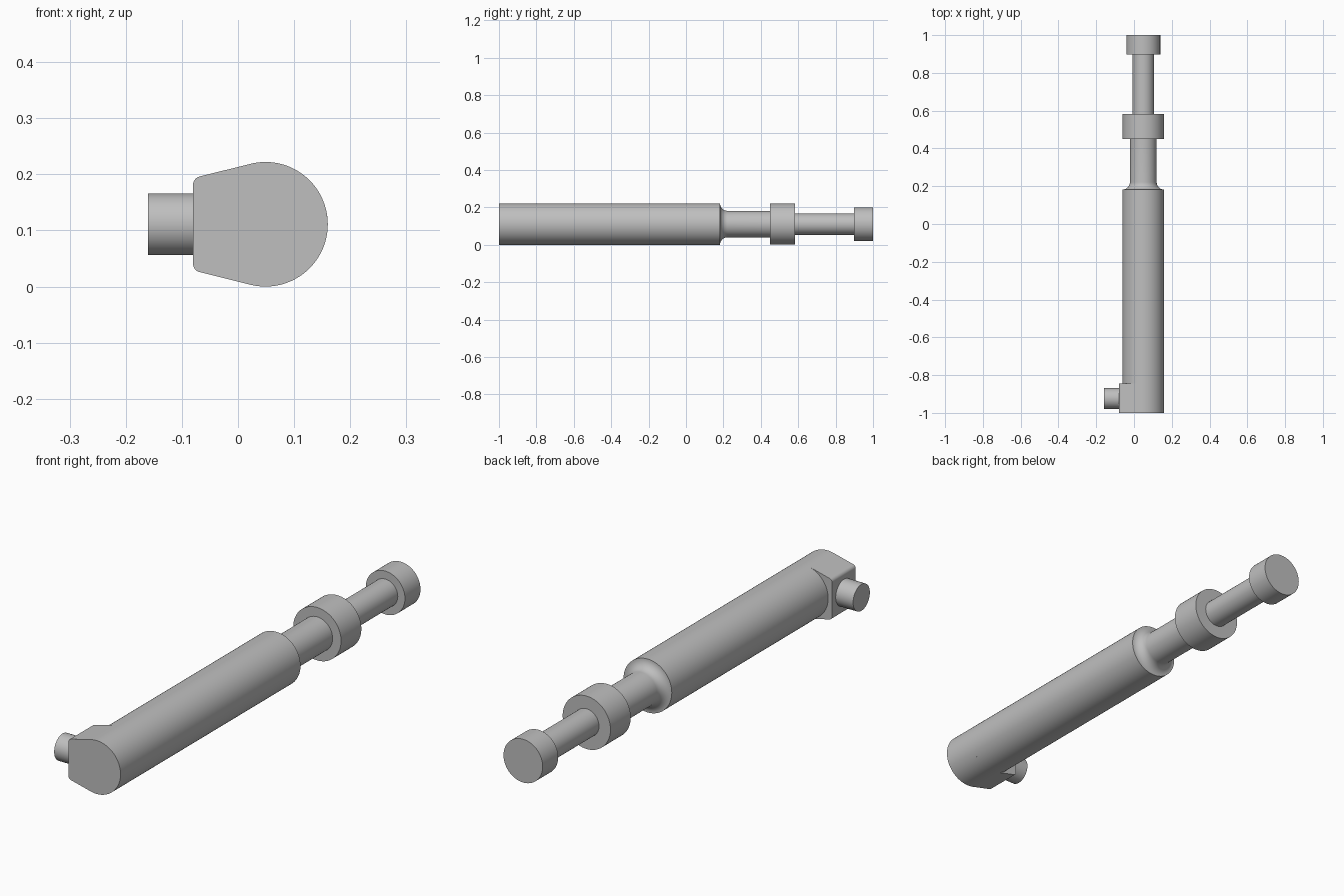
import bpy, bmesh, math
from mathutils import Matrix, Vector

cube = bpy.data.objects.get("Cube")
if cube:
    bpy.data.objects.remove(cube, do_unlink=True)

CX, CZ, R = 0.049, 0.111, 0.111      # main axis and body radius
SEG = 96

grey = bpy.data.materials.new("plain grey")
grey.use_nodes = True
color = (0.52, 0.52, 0.52, 1)
grey.diffuse_color = color
grey.node_tree.nodes["Principled BSDF"].inputs["Base Color"].default_value = color


def finish(name, bm):
    bmesh.ops.recalc_face_normals(bm, faces=bm.faces)
    mesh = bpy.data.meshes.new(name)
    bm.to_mesh(mesh)
    bm.free()
    obj = bpy.data.objects.new(name, mesh)
    bpy.context.collection.objects.link(obj)
    mesh.materials.append(grey)
    bpy.ops.object.select_all(action='DESELECT')
    obj.select_set(True)
    bpy.context.view_layer.objects.active = obj
    bpy.ops.object.shade_smooth_by_angle(angle=math.radians(30))
    return obj


def lathe(name, profile):
    """Closed solid turned about the main axis from (y, radius) points."""
    bm = bmesh.new()
    rings = []
    for y, r in profile:
        rings.append([bm.verts.new((CX + r * math.cos(a), y, CZ + r * math.sin(a)))
                      for a in (2 * math.pi * i / SEG for i in range(SEG))])
    for lo, hi in zip(rings, rings[1:]):
        for i in range(SEG):
            j = (i + 1) % SEG
            bm.faces.new((lo[i], lo[j], hi[j], hi[i]))
    bm.faces.new(rings[0])
    bm.faces.new(rings[-1])
    return finish(name, bm)


# Body with a concave fillet running into the neck
BLOCK_END, BODY_END, NECK_R = -0.845, 0.182, 0.071
f = R - NECK_R
fillet = [(BODY_END + f - f * math.cos(t), R - f * math.sin(t))
          for t in (math.pi / 2 * i / 10 for i in range(11))]
lathe("body_and_neck", [(BLOCK_END, R)] + fillet + [(0.45, NECK_R)])

# Collar, rod and end cap
for name, y0, y1, r in (("collar", 0.45, 0.583, 0.11),
                        ("rod", 0.583, 0.898, 0.057),
                        ("end_cap", 0.898, 1.0, 0.09)):
    lathe(name, [(y0, r), (y1, r)])

# Port block: round on one side, tapering tangentially to a flat face
FLAT_X, CORNER = -0.08, 0.015
tilt = math.radians(14)
start = math.pi / 2 + tilt
arc = [(CX + R * math.cos(a), CZ + R * math.sin(a))
       for a in (start - 2 * start * i / SEG for i in range(SEG + 1))]
top = arc[0]
corner_x = FLAT_X + CORNER
# Corner centre lies one corner radius inside the tapering side
corner_z = top[1] - (top[0] - corner_x) * math.tan(tilt) - CORNER / math.cos(tilt)
upper = [(corner_x + CORNER * math.cos(a), corner_z + CORNER * math.sin(a))
         for a in (math.pi + (start - math.pi) * i / 8 for i in range(9))]
lower = [(x, 2 * CZ - z) for x, z in reversed(upper)]
bm = bmesh.new()
face = bm.faces.new([bm.verts.new((x, -1, z)) for x, z in upper + arc + lower])
new = bmesh.ops.extrude_face_region(bm, geom=[face])["geom"]
bmesh.ops.translate(bm, vec=Vector((0, BLOCK_END + 1, 0)),
                    verts=[v for v in new if isinstance(v, bmesh.types.BMVert)])
finish("port_block", bm)

# Side port
bm = bmesh.new()
bmesh.ops.create_cone(bm, cap_ends=True, segments=64, radius1=0.055, radius2=0.055,
                      depth=0.08, matrix=Matrix.Translation((-0.12, -0.924, CZ))
                      @ Matrix.Rotation(math.pi / 2, 4, 'Y'))
finish("side_port", bm)
